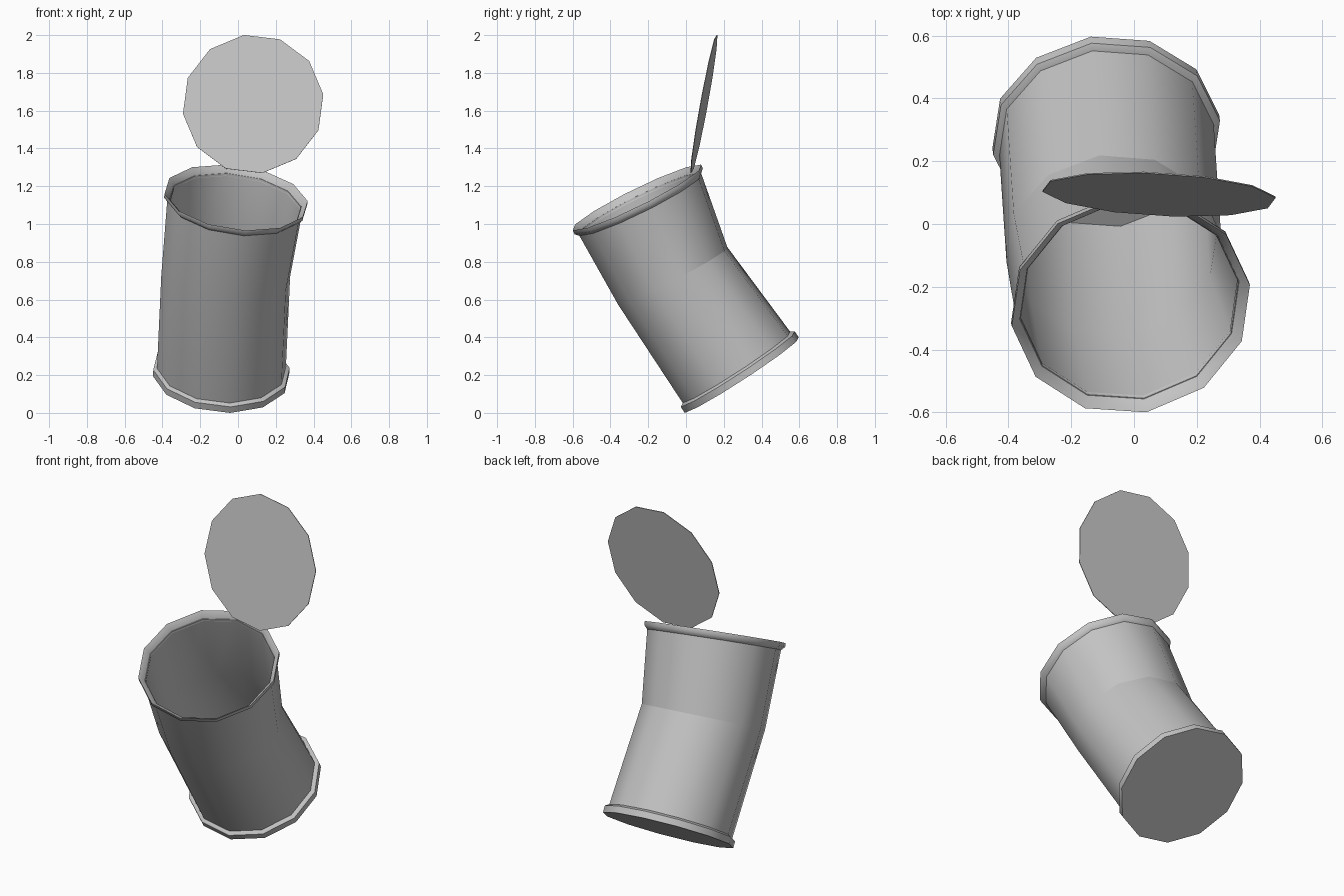
import bpy
import bmesh
import math
from mathutils import Vector

cube = bpy.data.objects.get("Cube")
if cube:
    bpy.data.objects.remove(cube, do_unlink=True)

SIDES = 12
PHASE = math.radians(7.5)

metal = bpy.data.materials.new("grey metal")
metal.use_nodes = True
GREY = (0.55, 0.55, 0.55, 1)
metal.diffuse_color = GREY
metal.node_tree.nodes["Principled BSDF"].inputs["Base Color"].default_value = GREY

# Tilted stations of the can: centre and axis direction
BASE = (Vector((-0.09, 0.295, 0.20)), Vector((0.07, -0.545, 0.838)).normalized())
KINK = (Vector((-0.065, -0.07, 0.725)), Vector((0.07, -0.46, 0.888)).normalized())
TOP = (Vector((-0.01, -0.26, 1.14)), Vector((0.12, -0.44, 0.89)).normalized())
LID = (Vector((0.08, 0.095, 1.635)), Vector((-0.05, -0.98, 0.18)).normalized())


def ring(bm, station, radius, offset=0.0, squash=1.0):
    """Twelve-sided loop across a station, shifted along its axis."""
    centre, n = station
    u = (Vector((1, 0, 0)) - n * n.x).normalized()
    v = n.cross(u)
    verts = []
    for i in range(SIDES):
        a = PHASE + i * 2 * math.pi / SIDES
        p = centre + n * offset + radius * (math.cos(a) * u + squash * math.sin(a) * v)
        verts.append(bm.verts.new(p))
    return verts


def loft(name, specs, caps=False, closed=False, crease=None):
    """Skin a list of (station, radius, offset, squash) loops into one part."""
    bm = bmesh.new()
    loops = [ring(bm, *s) for s in specs]
    pairs = list(zip(loops, loops[1:]))
    if closed:
        pairs.append((loops[-1], loops[0]))
    for a, b in pairs:
        for i in range(SIDES):
            j = (i + 1) % SIDES
            bm.faces.new((a[i], a[j], b[j], b[i]))
    if caps:
        bm.faces.new(loops[0])
        bm.faces.new(loops[-1])
    bmesh.ops.recalc_face_normals(bm, faces=bm.faces)
    for f in bm.faces:
        f.smooth = True
    for e in bm.edges:
        e.smooth = e.calc_face_angle(0) < math.radians(50)
    if crease is not None:
        # dented rear half of the waist keeps a crisp fold
        for i in range(5):
            e = bm.edges.get((loops[crease][i], loops[crease][i + 1]))
            e.smooth = False
    mesh = bpy.data.meshes.new(name)
    bm.to_mesh(mesh)
    bm.free()
    mesh.materials.append(metal)
    obj = bpy.data.objects.new(name, mesh)
    bpy.context.collection.objects.link(obj)
    return obj


# Bent wall with its inside and floor
loft("can_body", [
    (BASE, 0.345, 0.02),
    (KINK, 0.345, 0.0, 0.955),
    (TOP, 0.366, -0.035),
    (TOP, 0.352, -0.035),
    (KINK, 0.333, 0.0, 0.955),
    (BASE, 0.333, 0.05),
], caps=True, crease=1)

# Solid base with a raised seam
loft("base_rim", [
    (BASE, 0.365, 0.0),
    (BASE, 0.365, 0.038),
    (BASE, 0.344, 0.05),
], caps=True)

# Rolled seam around the opening
loft("top_rim", [
    (TOP, 0.385, 0.0),
    (TOP, 0.385, -0.022),
    (TOP, 0.365, -0.042),
    (TOP, 0.350, -0.05),
    (TOP, 0.357, -0.026),
], closed=True)

# Opened lid standing on the rear edge
loft("lid", [
    (LID, 0.375, -0.002),
    (LID, 0.375, 0.002),
], caps=True)
